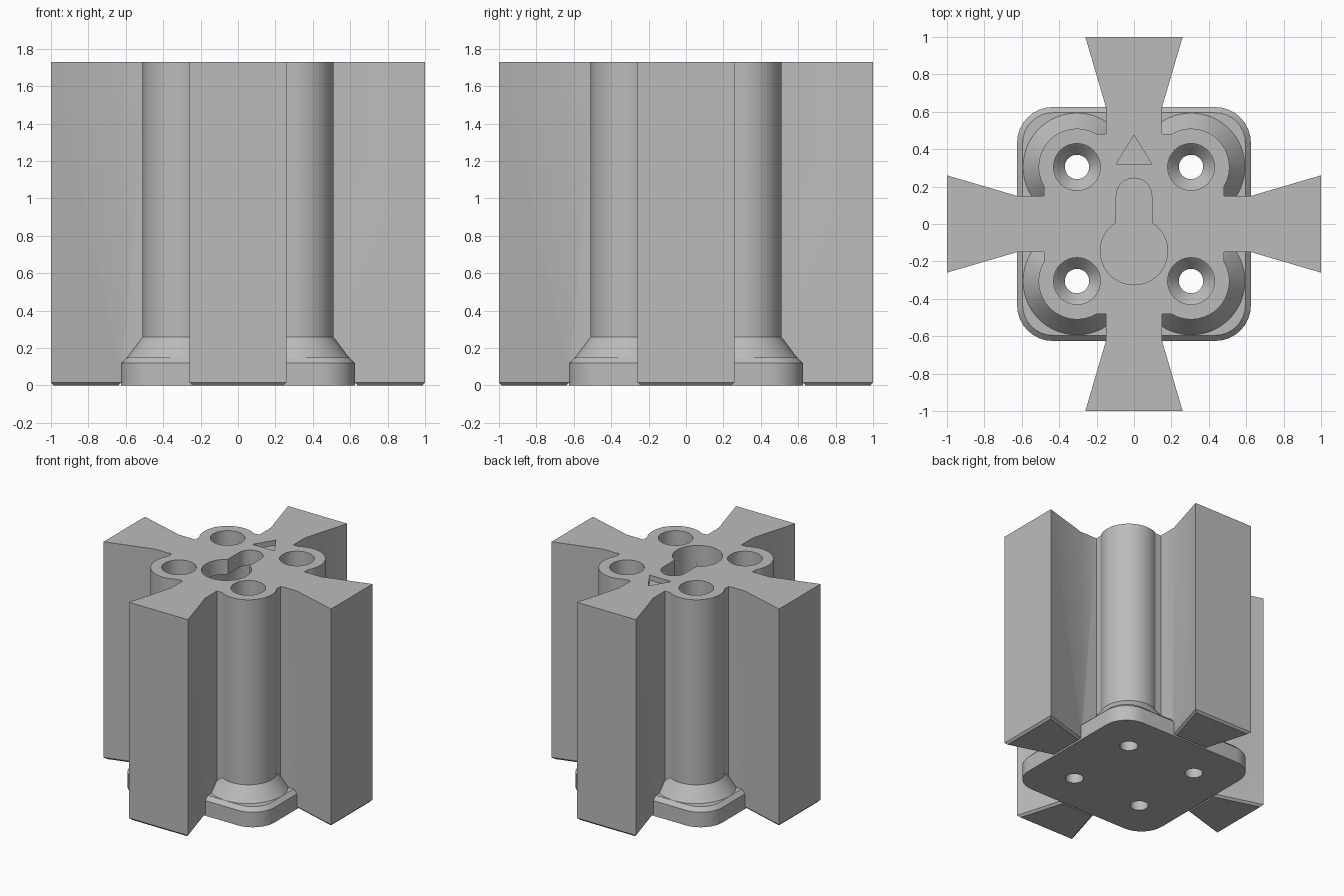
import bpy, bmesh
from math import sin, cos, pi, radians

if "Cube" in bpy.data.objects:
    bpy.data.objects.remove(bpy.data.objects["Cube"])

HEIGHT, POST = 1.73, 0.305
CORNERS = [(x, y) for x in (-POST, POST) for y in (-POST, POST)]

grey = bpy.data.materials.new("plain grey")
grey.use_nodes = True
grey.diffuse_color = (0.5, 0.5, 0.5, 1)
grey.node_tree.nodes["Principled BSDF"].inputs["Base Color"].default_value = (0.5, 0.5, 0.5, 1)


def loft(name, layers):
    """Solid skinned through (outline, z) layers of equal point count."""
    bm = bmesh.new()
    rings = [[bm.verts.new((x, y, z)) for x, y in pts] for pts, z in layers]
    n = len(rings[0])
    for a, b in zip(rings, rings[1:]):
        for i in range(n):
            j = (i + 1) % n
            bm.faces.new((a[i], a[j], b[j], b[i]))
    bm.faces.new(rings[0][::-1])
    bm.faces.new(rings[-1])
    bmesh.ops.recalc_face_normals(bm, faces=bm.faces)
    mesh = bpy.data.meshes.new(name)
    bm.to_mesh(mesh)
    bm.free()
    mesh.materials.append(grey)
    ob = bpy.data.objects.new(name, mesh)
    bpy.context.collection.objects.link(ob)
    return ob


def arc(cx, cy, r, start, end, n):
    return [(cx + r * cos(radians(start + (end - start) * i / n)),
             cy + r * sin(radians(start + (end - start) * i / n))) for i in range(n + 1)]


def circle(cx, cy, r, n=64):
    return arc(cx, cy, r, 0, 360, n)[:-1]


def box(x, y):
    return [(-x, -y), (x, -y), (x, y), (-x, y)]


def rounded_square(half, r):
    c, pts = half - r, []
    for k, (sx, sy) in enumerate([(1, 1), (-1, 1), (-1, -1), (1, -1)]):
        pts += arc(sx * c, sy * c, r, 90 * k, 90 * k + 90, 8)
    return pts


def turned(name, x, y, profile):
    return loft(name, [(circle(x, y, r), z) for r, z in profile])


def combine(target, others, operation):
    for other in others:
        mod = target.modifiers.new(other.name, 'BOOLEAN')
        mod.operation, mod.solver, mod.object = operation, 'EXACT', other
        bpy.context.view_layer.objects.active = target
        bpy.ops.object.modifier_apply(modifier=mod.name)
        bpy.data.objects.remove(other)


# Base plate with a bevelled top edge
body = loft("mount_body", [(rounded_square(0.625, 0.19), 0), (rounded_square(0.625, 0.19), 0.12),
                           (rounded_square(0.595, 0.16), 0.15)])

# Core blocks and the straight cross stems
parts = [loft("core_block", [(box(a, b), 0.05), (box(a, b), HEIGHT)])
         for a, b in ((0.2, 0.48), (0.48, 0.2), (0.15, 0.64), (0.64, 0.15))]

# Flared arms with a chamfered foot
flare = [(0.625, -0.15), (1.0, -0.26), (1.0, 0.26), (0.625, 0.15)]
foot = [(0.64, -0.137), (0.985, -0.24), (0.985, 0.24), (0.64, 0.137)]
for k in range(4):
    c, s = round(cos(k * pi / 2)), round(sin(k * pi / 2))
    turn = lambda pts: [(x * c - y * s, x * s + y * c) for x, y in pts]
    parts.append(loft("flared_arm", [(turn(foot), 0), (turn(flare), 0.016), (turn(flare), HEIGHT)]))

# Screw posts with conical feet
for x, y in CORNERS:
    parts.append(turned("screw_post", x, y, [(0.28, 0.05), (0.288, 0.15), (0.205, 0.26), (0.205, HEIGHT)]))
combine(body, parts, 'UNION')

# Countersunk screw holes
cutters = [turned("screw_hole", x, y, [(0.065, -0.1), (0.065, 0.1), (0.115, 0.16),
                                       (0.125, 0.17), (0.125, HEIGHT + 0.1)]) for x, y in CORNERS]

# Keyhole opening, with a wider channel under its slot
keyhole = arc(0, -0.145, 0.18, 122, 418, 48) + arc(0, 0.15, 0.095, 0, 180, 24)
channel = arc(0, -0.145, 0.18, 180, 360, 32) + arc(0, 0.15, 0.18, 0, 180, 32)
cutters.append(loft("keyhole", [(keyhole, HEIGHT - 0.15), (keyhole, HEIGHT + 0.1)]))
cutters.append(loft("keyhole_channel", [(channel, HEIGHT - 0.27), (channel, HEIGHT - 0.12)]))

# Shallow direction arrow
arrow = [(-0.095, 0.32), (0.095, 0.32), (0, 0.475)]
cutters.append(loft("arrow", [(arrow, HEIGHT - 0.04), (arrow, HEIGHT + 0.1)]))
combine(body, cutters, 'DIFFERENCE')

# Smooth round walls, sharp edges elsewhere
bpy.ops.object.select_all(action='DESELECT')
body.select_set(True)
bpy.context.view_layer.objects.active = body
bpy.ops.object.shade_smooth_by_angle(angle=radians(25))
